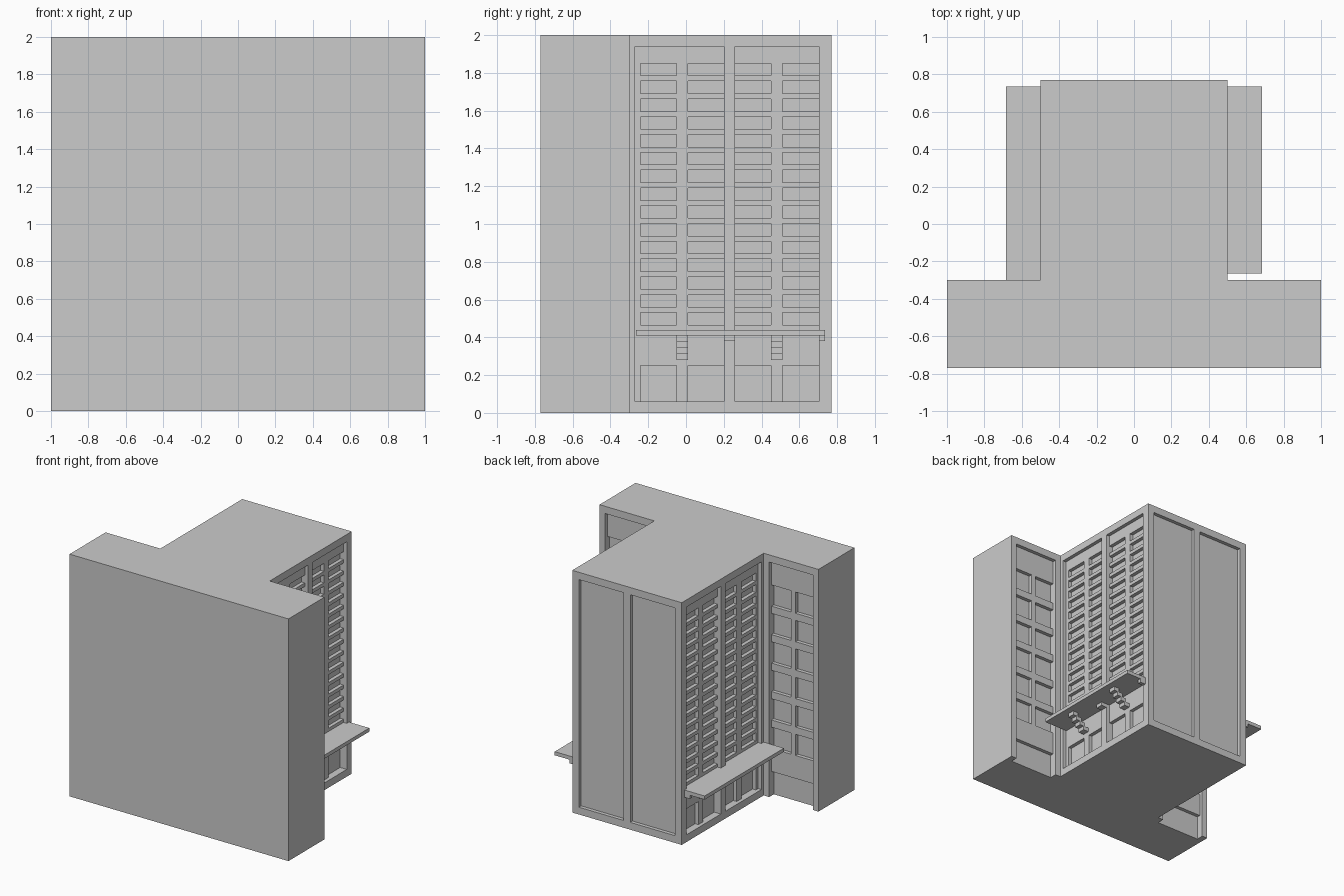
import bpy, bmesh
from mathutils import Vector

cube = bpy.data.objects.get("Cube")
if cube:
    bpy.data.objects.remove(cube)

mat = bpy.data.materials.new("concrete_grey")
mat.use_nodes = True
GREY = (0.6, 0.6, 0.6, 1)
mat.diffuse_color = GREY
mat.node_tree.nodes["Principled BSDF"].inputs["Base Color"].default_value = GREY

# Main dimensions
W, B, H = 1.0, 0.5, 2.0              # slab half width, wing half width, height
FRONT, STEP, BACK = -0.77, -0.30, 0.77
PANEL, WINDOW = 0.03, 0.06           # recess depths


def add_face(bm, pts, normal):
    """Add a face and turn it towards the given direction."""
    f = bm.faces.new([bm.verts.new(p) for p in pts])
    f.normal_update()
    if f.normal.dot(Vector(normal)) < 0:
        f.normal_flip()


def relief(bm, place, u0, u1, recesses):
    """Wall from u0 to u1 with rectangular recesses (ua, ub, za, zb, depth)."""
    us = sorted({u0, u1} | {round(u, 4) for r in recesses for u in r[:2]})
    zs = sorted({0.0, H} | {round(z, 4) for r in recesses for z in r[2:4]})
    out = place(0, 0, 0) - place(0, 0, 1)

    def depth(i, j):
        u, z = (us[i] + us[i + 1]) / 2, (zs[j] + zs[j + 1]) / 2
        return max([r[4] for r in recesses
                    if r[0] < u < r[1] and r[2] < z < r[3]], default=0)

    for i in range(len(us) - 1):
        for j in range(len(zs) - 1):
            d = depth(i, j)
            a, b, lo, hi = us[i], us[i + 1], zs[j], zs[j + 1]
            add_face(bm, [place(a, lo, d), place(b, lo, d),
                          place(b, hi, d), place(a, hi, d)], out)
            # Reveals between neighbouring cells of different depth
            if i + 2 < len(us) and depth(i + 1, j) != d:
                e = depth(i + 1, j)
                way = (place(1, 0, 0) - place(0, 0, 0)) * (e - d)
                add_face(bm, [place(b, lo, d), place(b, hi, d),
                              place(b, hi, e), place(b, lo, e)], way)
            if j + 2 < len(zs) and depth(i, j + 1) != d:
                e = depth(i, j + 1)
                add_face(bm, [place(a, hi, d), place(b, hi, d),
                              place(b, hi, e), place(a, hi, e)], (0, 0, e - d))


def finish(bm, name):
    bmesh.ops.remove_doubles(bm, verts=bm.verts, dist=0.0005)
    mesh = bpy.data.meshes.new(name)
    bm.to_mesh(mesh)
    bm.free()
    mesh.materials.append(mat)
    obj = bpy.data.objects.new(name, mesh)
    bpy.context.collection.objects.link(obj)


def box(bm, x0, x1, y0, y1, z0, z1):
    m = bmesh.ops.create_cube(bm, size=1)["verts"]
    for v in m:
        v.co = Vector(((x0 + x1) / 2 + v.co.x * (x1 - x0),
                       (y0 + y1) / 2 + v.co.y * (y1 - y0),
                       (z0 + z1) / 2 + v.co.z * (z1 - z0)))


# Wing side walls: two tall panels, four window columns, fifteen storeys
COLUMNS = [(-0.24, -0.05), (0.01, 0.20), (0.26, 0.45), (0.51, 0.705)]
side = [(-0.27, 0.20, 0.06, 1.94, PANEL), (0.26, 0.705, 0.06, 1.94, PANEL)]
for a, b in COLUMNS:
    side.append((a, b, 0.06, 0.25, WINDOW))
    for k in range(15):
        top = 1.85 - k * 0.0942
        side.append((a, b, top - 0.065, top, WINDOW))

# Wing rear wall: two tall blind panels
rear = [(-0.44, -0.03, 0.06, 1.94, PANEL), (0.03, 0.44, 0.06, 1.94, PANEL)]

# Slab rear walls: a recessed bay open at the ground, two columns of windows
bay = [(0.55, 0.95, 0, 1.94, PANEL), (0.55, 0.95, 0, 0.20, WINDOW)]
for a, b in [(0.55, 0.73), (0.77, 0.95)]:
    for k in range(6):
        top = 1.74 - k * 0.235
        bay.append((a, b, top - 0.175, top, WINDOW))

# Building shell
bm = bmesh.new()
relief(bm, lambda u, z, d: Vector((u, BACK - d, z)), -B, B, rear)
for s in (-1, 1):
    relief(bm, lambda u, z, d: Vector((s * (B - d), u, z)), STEP, BACK, side)
    relief(bm, lambda u, z, d: Vector((s * u, STEP - d, z)), B, W, bay)
    add_face(bm, [(s * W, FRONT, 0), (s * W, STEP, 0),
                  (s * W, STEP, H), (s * W, FRONT, H)], (s, 0, 0))
add_face(bm, [(-W, FRONT, 0), (W, FRONT, 0), (W, FRONT, H), (-W, FRONT, H)], (0, -1, 0))

# Roof and underside follow the T-shaped plan
half_plan = [(W, FRONT), (W, STEP), (B, STEP), (B, BACK)]
deep = STEP - WINDOW
half_base = half_plan[:2] + [(0.95, STEP), (0.95, deep), (0.55, deep),
                             (0.55, STEP)] + half_plan[2:]
for half, z, n in [(half_plan, H, 1), (half_base, 0, -1)]:
    outline = half + [(-x, y) for x, y in reversed(half)]
    add_face(bm, [(x, y, z) for x, y in outline], (0, 0, n))
finish(bm, "building")

# Canopies with stepped brackets on both sides of the wing
for s, label, y0 in [(1, "left", -0.265), (-1, "right", STEP)]:
    bm = bmesh.new()
    box(bm, *sorted((s * (B - 0.05), s * 0.685)), y0, 0.735, 0.41, 0.44)
    finish(bm, label + "_canopy")

    bm = bmesh.new()
    for y in (-0.05, 0.45):
        for k in range(4):
            reach = B + 0.13 - k * 0.035
            top = 0.41 - k * 0.0325
            box(bm, *sorted((s * (reach - 0.05), s * reach)),
                y, y + 0.06, top - 0.0325, top)
    for y, end in [(0.20, 0.26), (0.705, 0.735)]:
        box(bm, *sorted((s * (B - 0.02), s * (B + 0.05))), y, end, 0.38, 0.41)
    finish(bm, label + "_canopy_brackets")
